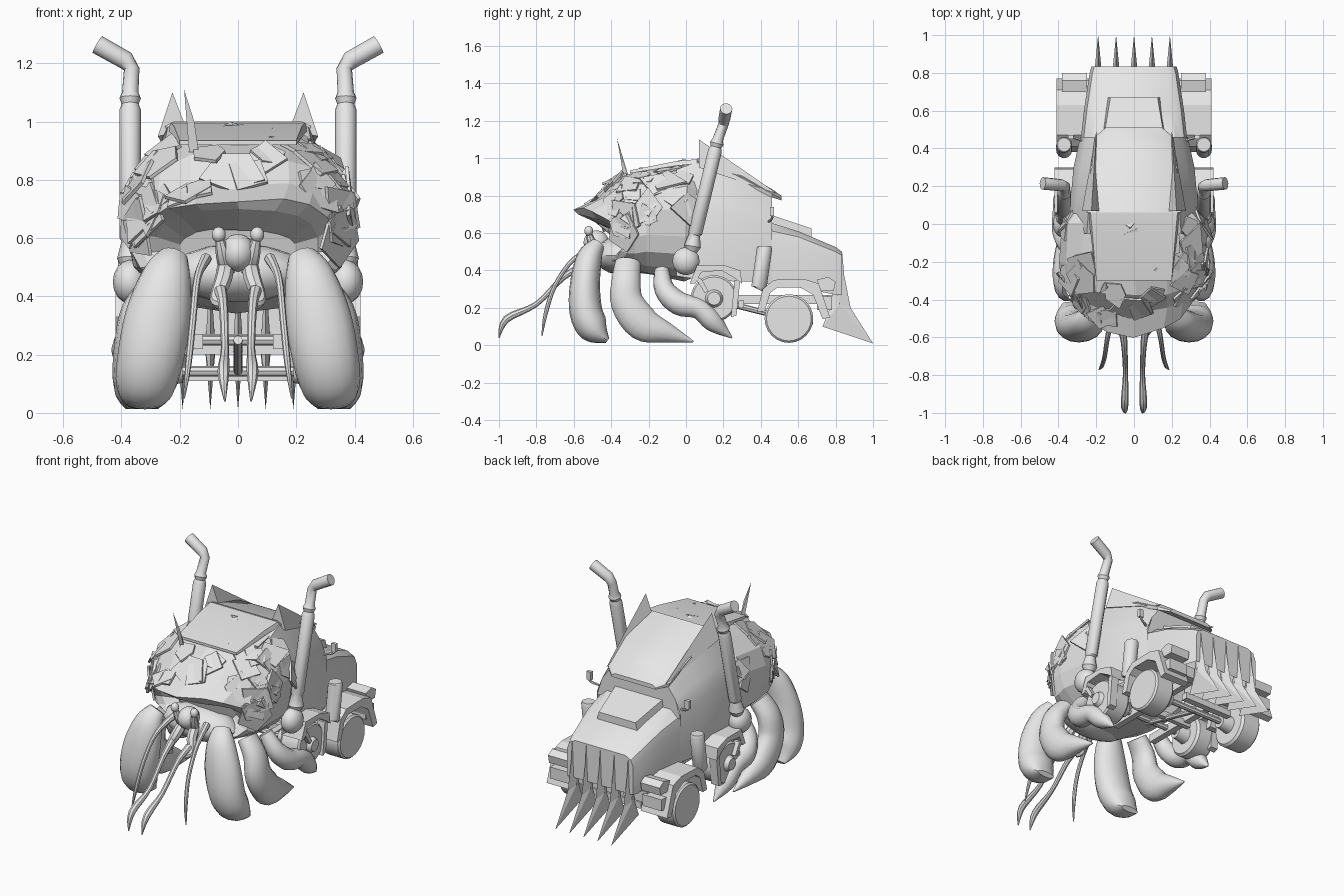
import bpy, bmesh, math, random
from mathutils import Vector

if "Cube" in bpy.data.objects:
    bpy.data.objects.remove(bpy.data.objects["Cube"])

random.seed(7)
GREY = bpy.data.materials.new("plain_grey")
GREY.diffuse_color = (0.8, 0.8, 0.8, 1)
GREY.use_nodes = True
GREY.node_tree.nodes["Principled BSDF"].inputs["Base Color"].default_value = GREY.diffuse_color
smooth_objs = []


def mk(name, verts, faces, mirror=False, smooth=False):
    me = bpy.data.meshes.new(name)
    me.from_pydata([tuple(v) for v in verts], [], faces)
    bm = bmesh.new()
    bm.from_mesh(me)
    bmesh.ops.recalc_face_normals(bm, faces=bm.faces)
    bm.to_mesh(me)
    bm.free()
    me.materials.append(GREY)
    ob = bpy.data.objects.new(name, me)
    bpy.context.collection.objects.link(ob)
    if mirror:
        ob.modifiers.new("mirror", 'MIRROR')
    if smooth:
        smooth_objs.append(ob)
    return ob


def loft(name, rings, caps=(True, True), closed=True, **kw):
    n = len(rings[0])
    verts = [v for r in rings for v in r]
    faces = [(i * n + j, i * n + (j + 1) % n, (i + 1) * n + (j + 1) % n, (i + 1) * n + j)
             for i in range(len(rings) - 1) for j in range(n if closed else n - 1)]
    if caps[0]:
        faces.append(tuple(range(n)))
    if caps[1]:
        faces.append(tuple(range(len(verts) - n, len(verts))))
    return mk(name, verts, faces, **kw)


def tube(name, path, radii, n=12, curved=True, ref=(1, 0, 0), mirror=True):
    """Sweep an ellipse; a radius may be a (sideways, other) pair."""
    P = [Vector(p) for p in path]
    R = [Vector(r) if isinstance(r, tuple) else Vector((r, r)) for r in radii]

    def spline(L):
        out = []
        for i in range(len(L) - 1):
            a, b, c, d = L[max(i - 1, 0)], L[i], L[i + 1], L[min(i + 2, len(L) - 1)]
            for t in (0, .25, .5, .75):
                out.append(b + (c - a) * (t / 2) + (a * 2 - b * 5 + c * 4 - d) * (t * t / 2)
                           + (b * 3 - a - c * 3 + d) * (t ** 3 / 2))
        return out + [L[-1]]
    if curved:
        P, R = spline(P), spline(R)
    rings = []
    for i, p in enumerate(P):
        t = (P[min(i + 1, len(P) - 1)] - P[max(i - 1, 0)]).normalized()
        s = Vector(ref)
        s = (s - t * s.dot(t)).normalized()
        o = t.cross(s)
        rings.append([p + s * (R[i].x * math.cos(a)) + o * (R[i].y * math.sin(a))
                      for a in (2 * math.pi * k / n for k in range(n))])
    return loft(name, rings, mirror=mirror, smooth=True)


def prism(name, pts, x0, x1, mirror=True):
    return loft(name, [[(x, y, z) for y, z in pts] for x in (x0, x1)], mirror=mirror)


def box(name, x0, x1, y0, y1, z0, z1, mirror=True):
    return prism(name, [(y0, z0), (y1, z0), (y1, z1), (y0, z1)], x0, x1, mirror)


def ball(name, c, r, mirror=True):
    arcs = [math.pi * (0.02 + 0.12 * i) for i in range(9)]
    return loft(name, [[(c[0] + r[0] * math.sin(a) * math.cos(b), c[1] + r[1] * math.sin(a) * math.sin(b),
                         c[2] + r[2] * math.cos(a)) for b in (math.pi * k / 7 for k in range(14))]
                       for a in arcs], mirror=mirror, smooth=True)


def hull_rings(name, secs, **kw):
    """Symmetric rings; each section is y then (half width, z) from the bottom up."""
    return loft(name, [[(w, y, z) for w, z in s] + [(-w, y, z) for w, z in reversed(s)]
                       for y, *s in secs], smooth=True, **kw)


# --- truck cab, roof and hood, hollow underneath
hull_rings("cab", [
    (-0.05, (.33, .37), (.34, .70), (.31, .80), (.25, .94)),
    (.08, (.33, .35), (.34, .72), (.31, .82), (.24, .99)),
    (.30, (.31, .34), (.32, .68), (.28, .78), (.215, .90)),
    (.46, (.28, .34), (.285, .63), (.25, .72), (.19, .80))], caps=(False, False), closed=False)
mk("windscreen", [(-.285, .46, .61), (.285, .46, .61), (.25, .46, .72), (.19, .46, .8), (-.19, .46, .8),
                  (-.25, .46, .72)], [tuple(range(6))])
hull_rings("roof_panel", [
    (.06, (.24, .96), (.25, .985), (.22, 1.0)),
    (.30, (.22, .87), (.23, .90), (.20, .925)),
    (.46, (.205, .79), (.21, .81), (.18, .835)), (.51, (.15, .775), (.15, .785), (.13, .80))])
hull_rings("hood", [
    (.42, (.28, .33), (.285, .55), (.27, .62), (.22, .665)),
    (.60, (.265, .31), (.265, .52), (.25, .58), (.20, .61)),
    (.80, (.235, .27), (.235, .46), (.22, .50), (.18, .525)),
    (.835, (.225, .27), (.225, .44), (.21, .48), (.17, .50))], caps=(False, True), closed=False)
hull_rings("hood_scoop", [(.46, (.17, .62), (.16, .695)), (.67, (.14, .57), (.125, .625))])
mk("roof_fin", [(.175, .07, .97), (.275, .07, .95), (.225, .07, 1.1), (.20, .49, .81)],
   [(0, 1, 2), (0, 1, 3), (1, 2, 3), (0, 2, 3)], mirror=True)
tube("mirror_arm", [(.27, .44, .66), (.33, .46, .68), (.34, .46, .72)], [.007] * 3, n=6)
box("side_mirror", .32, .35, .45, .47, .69, .74)

# --- grille blades, bumper, lights and fenders
blade = [(.80, .49), (.836, .49), (.845, .38), (.88, .20), (1.0, .01), (.73, .10), (.77, .20), (.79, .32)]
for x in (-.19, -.095, 0, .095, .19):
    mk("grille_blade", [(x, y, z) for y, z in blade] + [(x - .018, .82, .22), (x + .018, .82, .22)],
       [(i, (i + 1) % 8, c) for i in range(8) for c in (8, 9)])
box("bumper", -.27, .27, .71, .76, .20, .27, False)
box("bumper_end", .25, .38, .70, .78, .19, .26)
prism("headlight", [(.72, .29), (.79, .29), (.80, .34), (.76, .365), (.70, .35)], .25, .38)
prism("front_fender", [(.38, .18), (.41, .30), (.47, .35), (.63, .355), (.71, .33), (.77, .15),
                       (.73, .14), (.68, .27), (.61, .31), (.49, .31), (.45, .28), (.42, .18)], .23, .41)

# --- wheels, axles and frame
for y, z, r in ((.55, .143, .13), (.15, .25, .125)):
    tube("wheel", [(.26, y, z), (.275, y, z), (.385, y, z), (.395, y, z)], [r * .9, r, r, r * .92],
         n=24, curved=False, ref=(0, 1, 0))
    tube("axle", [(-.28, y, z), (.28, y, z)], [.018] * 2, n=8, curved=False, ref=(0, 1, 0), mirror=False)
    tube("inner_hub", [(.19, y, z), (.27, y, z)], [.04, .055], curved=False, ref=(0, 1, 0))
tube("wheel_hub", [(.39, .15, .25), (.42, .15, .25)], [.05, .035], n=16, curved=False, ref=(0, 1, 0))
prism("wheel_guard", [(.02, .33), (.06, .43), (.20, .43), (.29, .40), (.30, .33), (.26, .36),
                      (.19, .40), (.08, .39), (.05, .33)], .28, .42)
prism("guard_strut", [(.05, .36), (.08, .36), (.12, .29), (.10, .28)], .38, .42)
prism("guard_strut", [(.24, .15), (.27, .16), (.29, .35), (.26, .35)], .36, .41)
box("frame_rail", .12, .16, .0, .78, .22, .27)
box("frame_rung", -.17, .17, .28, .31, .20, .24, False)
box("frame_rung", -.17, .17, .64, .68, .11, .15, False)
tube("drive_shaft", [(0, .12, .25), (0, .56, .14)], [.016] * 2, n=8, curved=False, mirror=False)
tube("side_tank", [(.37, .385, .30), (.37, .39, .31), (.37, .42, .52), (.37, .42, .53)],
     [.035, .042, .042, .036], n=14, curved=False)

# --- exhaust stacks with outward elbows
tube("exhaust_stack", [(.37, .03, .50), (.37, .035, .53), (.37, .045, .59), (.37, .05, .60), (.37, .155, 1.04),
                       (.37, .16, 1.06), (.37, .165, 1.08), (.37, .17, 1.10), (.365, .20, 1.18),
                       (.385, .205, 1.21), (.483, .215, 1.265)],
     [.03, .045, .03, .037, .037, .029, .037, .028, .027, .032, .033], curved=False, ref=(0, 1, 0))
ball("exhaust_joint", (.37, 0, .45), (.06, .075, .075))

# --- battered shell: top y, bottom y, bottom z, top z, half width, forward bow
SECS = [(-.42, -.38, .50, .63, .20, .1), (-.58, -.45, .46, .70, .28, .17), (-.60, -.45, .44, .735, .335, .18),
        (-.48, -.40, .41, .79, .365, .13), (-.38, -.32, .39, .89, .385, .07), (-.2, -.2, .37, .95, .39, 0),
        (0, 0, .35, .98, .375, 0), (.07, .07, .37, .95, .33, 0)]


def shell_point(sec, a):
    yt, yb, zb, zt, w, bow = sec
    c, s = math.cos(a), math.sin(a)
    z = (zb + zt) / 2 + (zt - zb) / 2 * math.copysign(abs(s) ** .85, s)
    f = (z - zb) / (zt - zb)
    return Vector((w * math.copysign(abs(c) ** .75, c), yb + (yt - yb) * f + bow * abs(c) ** 1.5, z))


rings = []
for i, sec in enumerate(SECS):
    j = .013 if 1 < i < 7 else .004
    rings.append([shell_point(sec, 2 * math.pi * (k + .5) / 18)
                  + Vector([random.uniform(-j, j) for _ in range(3)]) for k in range(18)])
loft("shell", rings)


def surf(u, a):
    i = min(int(u), len(SECS) - 2)
    return shell_point(SECS[i], a).lerp(shell_point(SECS[i + 1], a), u - i)


# --- torn scrap plates laid over the shell
verts, faces = [], []
for _ in range(60):
    u, a = random.uniform(2.3, 6.4), math.radians(random.uniform(0, 180))
    p = surf(u, a)
    ty = (surf(u + .05, a) - surf(u - .05, a)).normalized()
    nrm = (surf(u, a + .05) - surf(u, a - .05)).cross(ty).normalized()
    if nrm.dot(p - Vector((0, -.2, .62))) < 0:
        nrm.negate()
    nrm = (nrm + Vector([random.uniform(-.1, .1) for _ in range(3)])).normalized()
    e = nrm.cross(ty).normalized()
    ty = e.cross(nrm)
    turn, big = random.uniform(0, 6.3), random.uniform(.06, .12)
    m, b = random.choice((4, 4, 5)), len(verts)
    pts = []
    for k in range(m):
        g, r = turn + 2 * math.pi * k / m, big * random.uniform(.6, 1.15)
        pts.append(p + e * (r * math.cos(g)) + ty * (r * math.sin(g)))
    verts += [q + nrm * .008 for q in pts] + [q - nrm * .004 for q in pts]
    faces += [tuple(range(b, b + m)), tuple(range(b + m, b + 2 * m))]
    faces += [(b + k, b + (k + 1) % m, b + m + (k + 1) % m, b + m + k) for k in range(m)]
mk("scrap_plates", verts, faces)
hull_rings("top_plate", [(-.30, (.20, .92), (.20, .935)), (-.05, (.23, .96), (.22, .985)),
                         (.06, (.24, .97), (.23, .995))])
mk("upright_shard", [(-.165, -.32, .86), (-.13, -.33, .86), (-.15, -.35, 1.0), (-.185, -.37, 1.11),
                     (-.15, -.30, .88)], [(0, 1, 2, 3), (0, 3, 4), (1, 4, 2), (2, 4, 3), (0, 4, 1)])

# --- crab head, eyes and feelers
ball("crab_body", (0, -.36, .48), (.24, .13, .10), False)
ball("head", (0, -.48, .55), (.06, .07, .065), False)
ball("eye", (.066, -.52, .612), (.024, .024, .027))
tube("eye_stalk", [(.03, -.46, .48), (.05, -.50, .54), (.064, -.52, .60)], [.03, .026, .014], n=8)
tube("mouth_arm", [(.04, -.46, .52), (.05, -.52, .46), (.075, -.56, .39), (.05, -.59, .37)],
     [.026, .03, .022, .018], n=8)
tube("long_feeler", [(.06, -.56, .42), (.05, -.66, .36), (.045, -.80, .22), (.05, -.96, .14), (.045, -1.0, .04)],
     [.022, .016, .014, .02, .003], n=8)
tube("short_feeler", [(.11, -.46, .53), (.14, -.60, .46), (.155, -.70, .32), (.17, -.75, .17), (.185, -.77, .05)],
     [.02, .013, .012, .011, .003], n=8)

# --- claws and walking legs
tube("big_claw", [(.22, -.47, .54), (.245, -.515, .47), (.275, -.54, .33), (.302, -.535, .18), (.318, -.49, .085),
                  (.32, -.42, .025)],
     [(.05, .04), (.085, .068), (.112, .08), (.113, .088), (.1, .08), (.06, .015)], n=16)
tube("middle_leg", [(.28, -.31, .44), (.34, -.32, .35), (.36, -.315, .23), (.365, -.23, .115), (.36, -.11, .07),
                    (.35, .04, .02)],
     [(.05, .07), (.06, .078), (.065, .09), (.065, .095), (.05, .058), .004], n=14)
tube("back_leg", [(.28, -.13, .40), (.34, -.115, .30), (.37, -.04, .225), (.375, .07, .195), (.37, .15, .12),
                  (.36, .245, .04)],
     [.04, .055, .063, .055, .052, .004])

# --- soften rounded parts while keeping hard edges
for ob in smooth_objs:
    ob.select_set(True)
bpy.context.view_layer.objects.active = smooth_objs[0]
bpy.ops.object.shade_smooth_by_angle(angle=math.radians(35))
